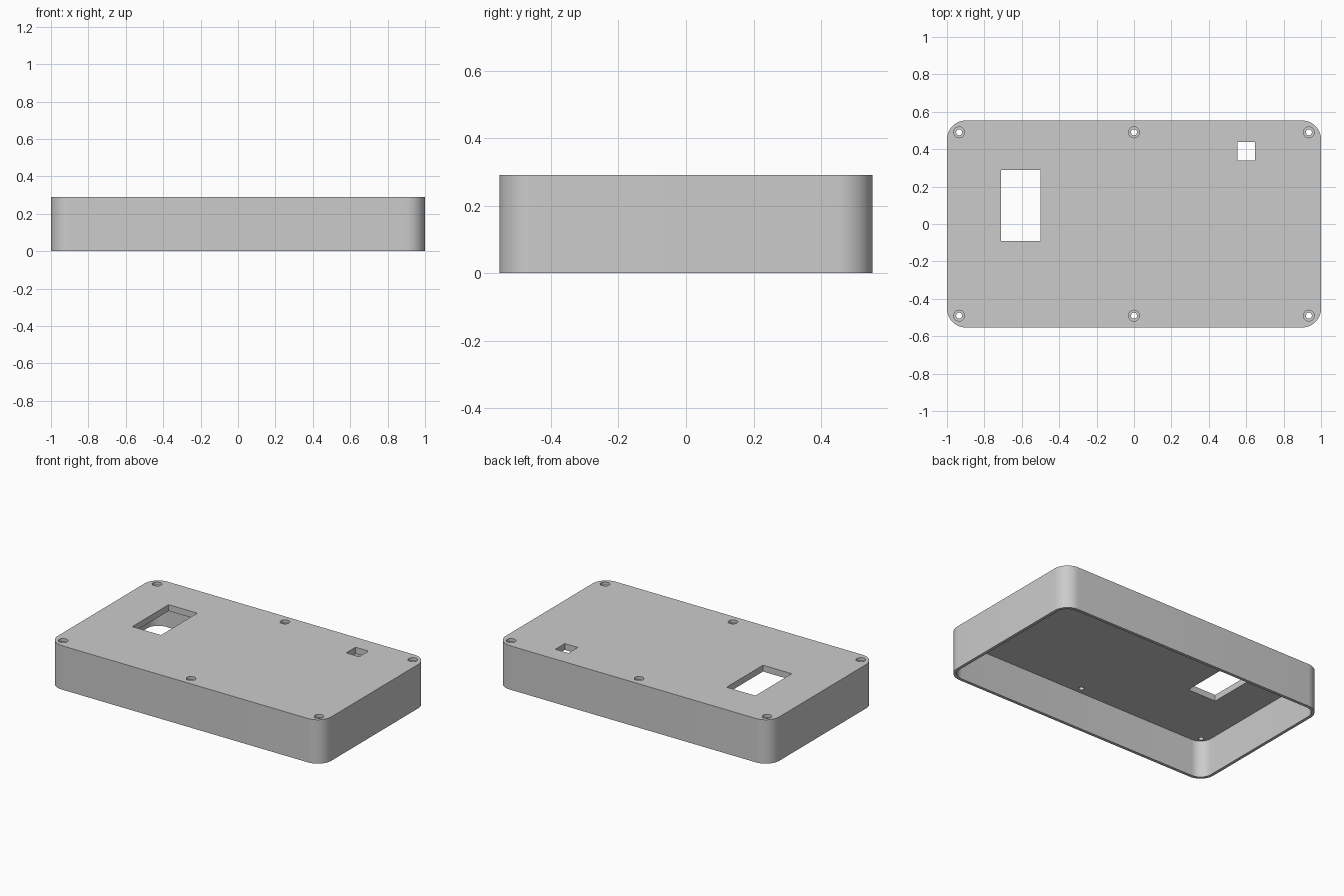
import bpy
import bmesh
from math import cos, sin, pi, radians

if "Cube" in bpy.data.objects:
    bpy.data.objects.remove(bpy.data.objects["Cube"], do_unlink=True)

LENGTH, WIDTH, HEIGHT = 2.0, 1.106, 0.29
WALL, ROOF, RADIUS = 0.02, 0.042, 0.1

grey = bpy.data.materials.new("plain grey")
grey.use_nodes = True
colour = (0.6, 0.6, 0.6, 1)
grey.diffuse_color = colour
grey.node_tree.nodes["Principled BSDF"].inputs["Base Color"].default_value = colour


def prism(name, outline, bottom, top):
    """Extrude a counter-clockwise outline between two heights."""
    bm = bmesh.new()
    face = bm.faces.new([bm.verts.new((x, y, bottom)) for x, y in outline])
    new = bmesh.ops.extrude_face_region(bm, geom=[face])["geom"]
    verts = [v for v in new if isinstance(v, bmesh.types.BMVert)]
    bmesh.ops.translate(bm, verts=verts, vec=(0, 0, top - bottom))
    bmesh.ops.recalc_face_normals(bm, faces=bm.faces)
    mesh = bpy.data.meshes.new(name)
    bm.to_mesh(mesh)
    bm.free()
    mesh.materials.append(grey)
    obj = bpy.data.objects.new(name, mesh)
    bpy.context.collection.objects.link(obj)
    return obj


def rounded(length, width, radius, steps=12):
    points = []
    for quarter, (sx, sy) in enumerate([(1, 1), (-1, 1), (-1, -1), (1, -1)]):
        for i in range(steps + 1):
            a = (quarter + i / steps) * pi / 2
            points.append((sx * (length / 2 - radius) + radius * cos(a),
                           sy * (width / 2 - radius) + radius * sin(a)))
    return points


def circle(x, y, radius, steps=32):
    return [(x + radius * cos(2 * pi * i / steps),
             y + radius * sin(2 * pi * i / steps)) for i in range(steps)]


def rectangle(x0, x1, y0, y1):
    return [(x0, y0), (x1, y0), (x1, y1), (x0, y1)]


def cut(target, outline, bottom, top):
    cutter = prism("cutter", outline, bottom, top)
    cutter.hide_render = True
    mod = target.modifiers.new("cut", "BOOLEAN")
    mod.operation = "DIFFERENCE"
    mod.solver = "EXACT"
    mod.object = cutter
    bpy.ops.object.modifier_apply(modifier=mod.name)
    bpy.data.objects.remove(cutter, do_unlink=True)


# Outer case, selected so the cuts can be applied
case = prism("case_cover", rounded(LENGTH, WIDTH, RADIUS), 0, HEIGHT)
bpy.context.view_layer.objects.active = case
case.select_set(True)

# Hollow underside
cut(case, rounded(LENGTH - 2 * WALL, WIDTH - 2 * WALL, RADIUS - WALL),
    -0.1, HEIGHT - ROOF)

# Large window and small square opening
cut(case, rectangle(-0.71, -0.5, -0.09, 0.29), 0.1, 0.4)
cut(case, rectangle(0.553, 0.648, 0.34, 0.438), 0.1, 0.4)

# Counterbored screw holes
for x in (-0.935, 0, 0.935):
    for y in (-0.49, 0.49):
        cut(case, circle(x, y, 0.029), HEIGHT - 0.02, 0.4)
        cut(case, circle(x, y, 0.016), 0.1, 0.4)

bpy.ops.object.shade_smooth_by_angle(angle=radians(30))
